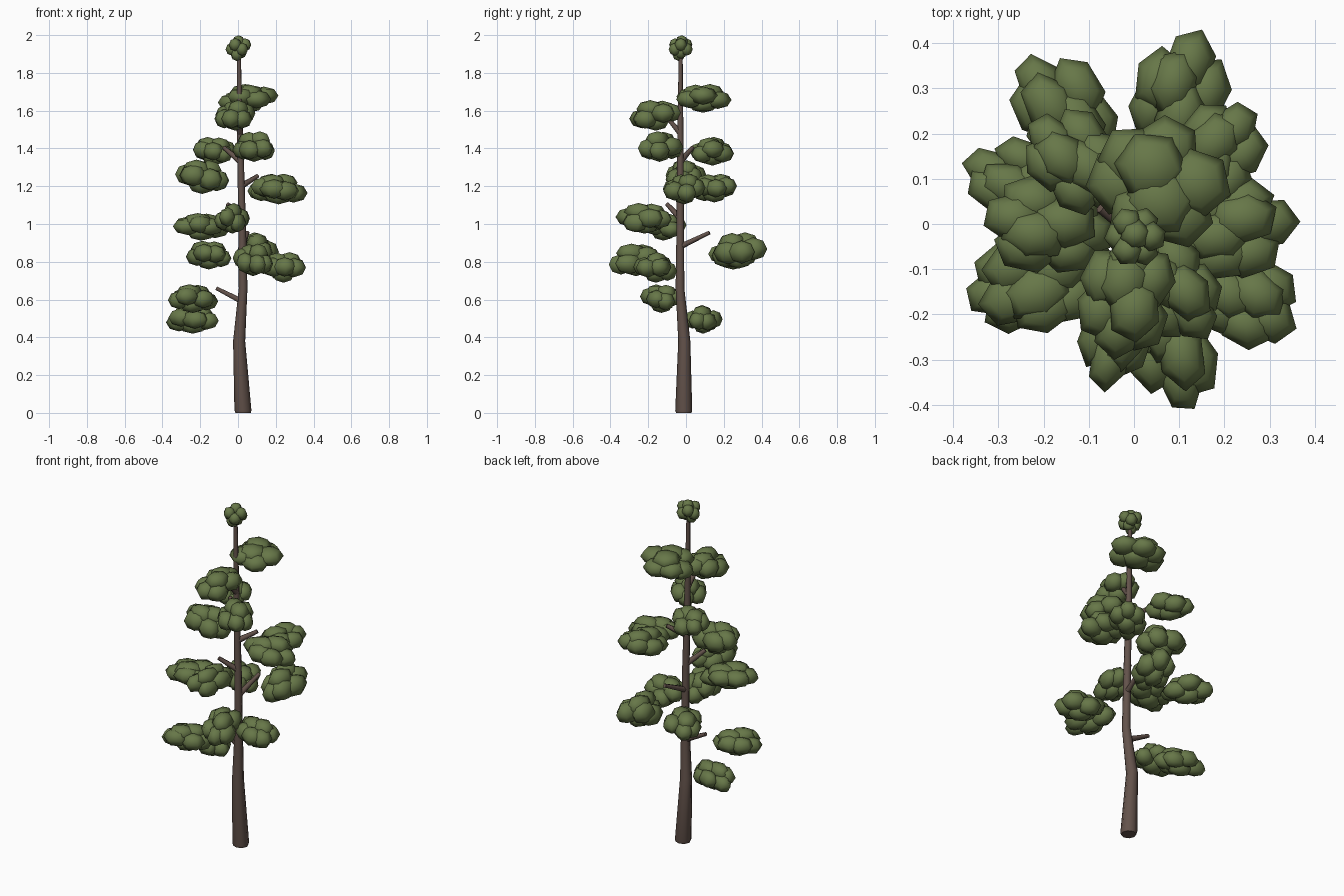
import bpy, bmesh, math, random
from mathutils import Vector, Matrix

if "Cube" in bpy.data.objects:
    bpy.data.objects.remove(bpy.data.objects["Cube"])

random.seed(4)


def material(name, rgb):
    m = bpy.data.materials.new(name)
    m.diffuse_color = (*rgb, 1)
    m.use_nodes = True
    m.node_tree.nodes["Principled BSDF"].inputs["Base Color"].default_value = m.diffuse_color
    return m


BARK = material("bark", (0.125, 0.085, 0.07))
NEEDLES = material("needles", (0.135, 0.185, 0.065))


def finish(bm, name, mat):
    me = bpy.data.meshes.new(name)
    bmesh.ops.recalc_face_normals(bm, faces=bm.faces[:])
    for f in bm.faces:
        f.smooth = len(f.verts) < 5
    bm.to_mesh(me)
    bm.free()
    ob = bpy.data.objects.new(name, me)
    me.materials.append(mat)
    bpy.context.collection.objects.link(ob)
    return ob


def tube(name, path, sides):
    """Tapered tube through (x, y, z, radius) points."""
    bm = bmesh.new()
    pts = [Vector(p[:3]) for p in path]
    d = (pts[-1] - pts[0]).normalized()
    q = d.to_track_quat('Z', 'Y') if d.z < 0.99 else Matrix.Identity(3)
    rings = []
    for c, p in zip(pts, path):
        rings.append([bm.verts.new(c + q @ Vector((math.cos(t), math.sin(t), 0)) * p[3])
                      for t in (2 * math.pi * i / sides for i in range(sides))])
    for a, b in zip(rings, rings[1:]):
        for i in range(sides):
            j = (i + 1) % sides
            bm.faces.new((a[i], a[j], b[j], b[i]))
    bm.faces.new(rings[0])
    bm.faces.new(rings[-1])
    return finish(bm, name, BARK)


def add_blob(bm, frame, pos, size):
    """Six-sided needle puff inside a cluster's stretched frame."""
    turn = Matrix.Rotation(random.uniform(0, 6), 4, 'Z')
    m = frame @ Matrix.Translation(pos) @ Matrix.Diagonal((*size, 1)) @ turn
    bmesh.ops.create_uvsphere(bm, u_segments=6, v_segments=4, radius=1.14, matrix=m)


def cluster(name, centre, angle, a, b, h):
    """Pad of puffs: a = reach along the branch, b = across, h = height."""
    bm = bmesh.new()
    frame = (Matrix.Translation(centre) @ Matrix.Rotation(angle, 4, 'Z')
             @ Matrix.Diagonal((a, b, h, 1)))
    for i in range(6):
        t = math.pi * i / 3 + random.uniform(-0.2, 0.2)
        s = random.uniform(0.44, 0.5)
        add_blob(bm, frame, (0.57 * math.cos(t), 0.57 * math.sin(t), random.uniform(-0.3, 0.2)),
                 (s, s, 0.56))
    for x, y, z in ((0.2, 0.2, 0.42), (-0.25, -0.12, 0.38), (0, 0, -0.42)):
        add_blob(bm, frame, (x, y, z), (0.5, 0.5, 0.52))
    return finish(bm, name, NEEDLES)


# Trunk: bent, tapering to the tip, with a softened foot
TRUNK = [(0.027, -0.012, 0, 0.041), (0.026, -0.012, 0.014, 0.045), (0.006, -0.009, 0.38, 0.032),
         (0.027, -0.032, 0.66, 0.023), (0.022, -0.03, 1.0, 0.02), (0.012, -0.03, 1.4, 0.017),
         (0.004, -0.028, 1.93, 0.01)]
tube("trunk", TRUNK, 8)


def trunk_at(z):
    for p, q in zip(TRUNK, TRUNK[1:]):
        if z <= q[2]:
            return Vector(p[:3]).lerp(Vector(q[:3]), (z - p[2]) / (q[2] - p[2]))


# Branches: height on the trunk, then tip
BRANCHES = [(0.59, (-0.115, -0.02, 0.66)), (0.88, (0.05, 0.125, 0.955)),
            (1.2, (0.105, 0.03, 1.255)), (1.03, (-0.055, -0.1, 1.105)),
            (1.33, (-0.075, 0.035, 1.405)), (1.48, (0.0, -0.1, 1.565))]
for n, (z, tip) in enumerate(BRANCHES, 1):
    tube(f"branch_{n}", [(*trunk_at(z), 0.017), (*tip, 0.011)], 6)

# Foliage pads: x, y, z, reach, half width, half height
PADS = [(-0.24, -0.13, 0.605, 0.13, 0.1, 0.075), (-0.24, 0.09, 0.495, 0.135, 0.09, 0.075),
        (-0.155, 0.25, 0.835, 0.14, 0.1, 0.075), (0.1, 0.28, 0.86, 0.14, 0.1, 0.095),
        (0.08, -0.265, 0.81, 0.145, 0.095, 0.085), (0.24, -0.16, 0.77, 0.125, 0.1, 0.08),
        (-0.195, -0.12, 0.985, 0.145, 0.11, 0.072), (-0.03, -0.22, 1.03, 0.14, 0.08, 0.08),
        (-0.19, -0.005, 1.25, 0.135, 0.105, 0.09), (0.215, -0.01, 1.185, 0.14, 0.105, 0.08),
        (0.175, 0.15, 1.19, 0.13, 0.1, 0.075), (-0.13, 0.14, 1.385, 0.125, 0.095, 0.075),
        (0.085, -0.14, 1.41, 0.125, 0.095, 0.08), (-0.015, -0.16, 1.575, 0.13, 0.105, 0.08),
        (0.055, 0.09, 1.665, 0.14, 0.145, 0.075)]
for n, (x, y, z, a, b, h) in enumerate(PADS, 1):
    root = trunk_at(z)
    cluster(f"foliage_{n}", (x, y, z), math.atan2(y - root.y, x - root.x), a, b, h)

# Tuft at the tip
bm = bmesh.new()
tuft = Matrix.Translation((0.003, -0.028, 1.937))
for i in range(6):
    t = math.pi * i / 3
    add_blob(bm, tuft, (0.035 * math.cos(t), 0.035 * math.sin(t), 0.012 * (-1) ** i), (0.03,) * 3)
for p in ((0, 0.005, 0.028), (0.01, 0, -0.028), (-0.01, -0.01, -0.04)):
    add_blob(bm, tuft, p, (0.03,) * 3)
finish(bm, "top_tuft", NEEDLES)
